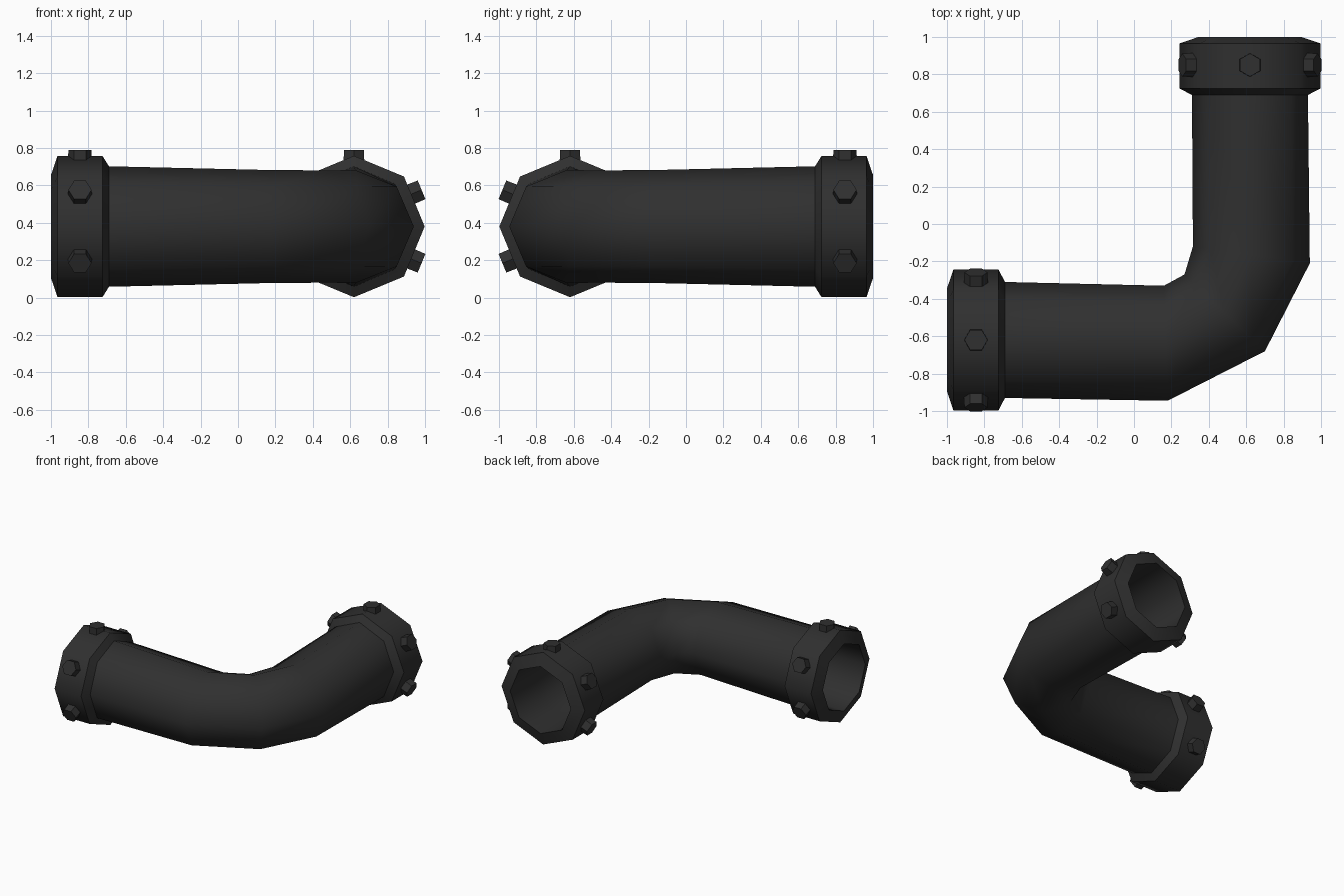
import bpy, bmesh, math
from mathutils import Vector, Matrix

if "Cube" in bpy.data.objects:
    bpy.data.objects.remove(bpy.data.objects["Cube"])

mat = bpy.data.materials.new("dark_iron")
mat.diffuse_color = (0.029, 0.029, 0.029, 1)
mat.use_nodes = True
mat.node_tree.nodes["Principled BSDF"].inputs["Base Color"].default_value = mat.diffuse_color
ZC = 0.38
UP = Vector((0, 0, 1))


def ring(outer, inner, rz, scale=1.0):
    """Octagonal cross-section from its outer and inner points in plan."""
    o, i = Vector((*outer, ZC)), Vector((*inner, ZC))
    c, h = (o + i) / 2, (o - i) / 2
    return [c + (h * math.cos(k * math.pi / 4) + UP * rz * math.sin(k * math.pi / 4)) * scale
            for k in range(8)]


def finish(bm, name, smooth):
    bmesh.ops.recalc_face_normals(bm, faces=bm.faces)
    me = bpy.data.meshes.new(name)
    bm.to_mesh(me)
    bm.free()
    me.materials.append(mat)
    ob = bpy.data.objects.new(name, me)
    bpy.context.collection.objects.link(ob)
    if smooth:
        bpy.ops.object.select_all(action='DESELECT')
        ob.select_set(True)
        bpy.context.view_layer.objects.active = ob
        bpy.ops.object.shade_smooth_by_angle(angle=math.radians(50))


def left_ring(x, r, rz=None):
    return ring((x, -0.62 - r), (x, -0.62 + r), rz or r)


def right_ring(y, r, rz=None):
    return ring((0.62 + r, y), (0.62 - r, y), rz or r)


# elbow pipe with flared collars, hollow all the way through
collar = [(1.0, 0.275), (0.965, 0.378), (0.725, 0.378), (0.69, 0.31)]
bend = [((0.18, -0.945), (0.16, -0.33), 0.302),
        ((0.70, -0.68), (0.27, -0.27), 0.30),
        ((0.94, -0.21), (0.315, -0.12), 0.302)]
rings = [left_ring(-t, r, 0.322 if r == 0.31 else None) for t, r in collar]
rings += [ring(*b) for b in bend]
rings += [right_ring(t, r, 0.322 if r == 0.31 else None) for t, r in reversed(collar)]
rings += [right_ring(0.69, 0.27)]
rings += [ring(*b, 0.9) for b in reversed(bend)]
rings += [left_ring(-0.69, 0.27)]

bm = bmesh.new()
vs = [[bm.verts.new(p) for p in r] for r in rings]
for n in range(len(vs)):
    a, b = vs[n], vs[(n + 1) % len(vs)]
    for k in range(8):
        j = (k + 1) % 8
        bm.faces.new((a[k], a[j], b[j], b[k]))
finish(bm, "elbow_pipe", True)


# hexagonal bolt heads around each collar, none underneath
def bolts(name, centre, axis, side):
    bm = bmesh.new()
    for face_deg, shift in ((90, 0), (22.5, 0.043), (-22.5, -0.043),
                            (157.5, -0.043), (202.5, 0.043)):
        a = math.radians(face_deg)
        n = side * math.cos(a) + UP * math.sin(a)
        t = -side * math.sin(a) + UP * math.cos(a)
        pos = centre + n * 0.36 + t * shift
        y = n.cross(axis)
        m = Matrix((axis, y, n)).transposed().to_4x4()
        m.translation = pos
        bmesh.ops.create_cone(bm, cap_ends=True, segments=6, radius1=0.065,
                              radius2=0.062, depth=0.098,
                              matrix=m @ Matrix.Rotation(math.pi / 2, 4, 'Z')
                              if HEX_TURN else m)
    # keep a hexagon point facing along the pipe axis
    finish(bm, name, False)


# create_cone starts its first vertex on local Y or X; measure which one
test = bmesh.new()
bmesh.ops.create_cone(test, segments=6, radius1=1, radius2=1, depth=1)
HEX_TURN = max(v.co.x for v in test.verts) < 0.95
test.free()

bolts("left_collar_bolts", Vector((-0.845, -0.62, ZC)), Vector((1, 0, 0)), Vector((0, 1, 0)))
bolts("back_collar_bolts", Vector((0.62, 0.85, ZC)), Vector((0, 1, 0)), Vector((1, 0, 0)))
